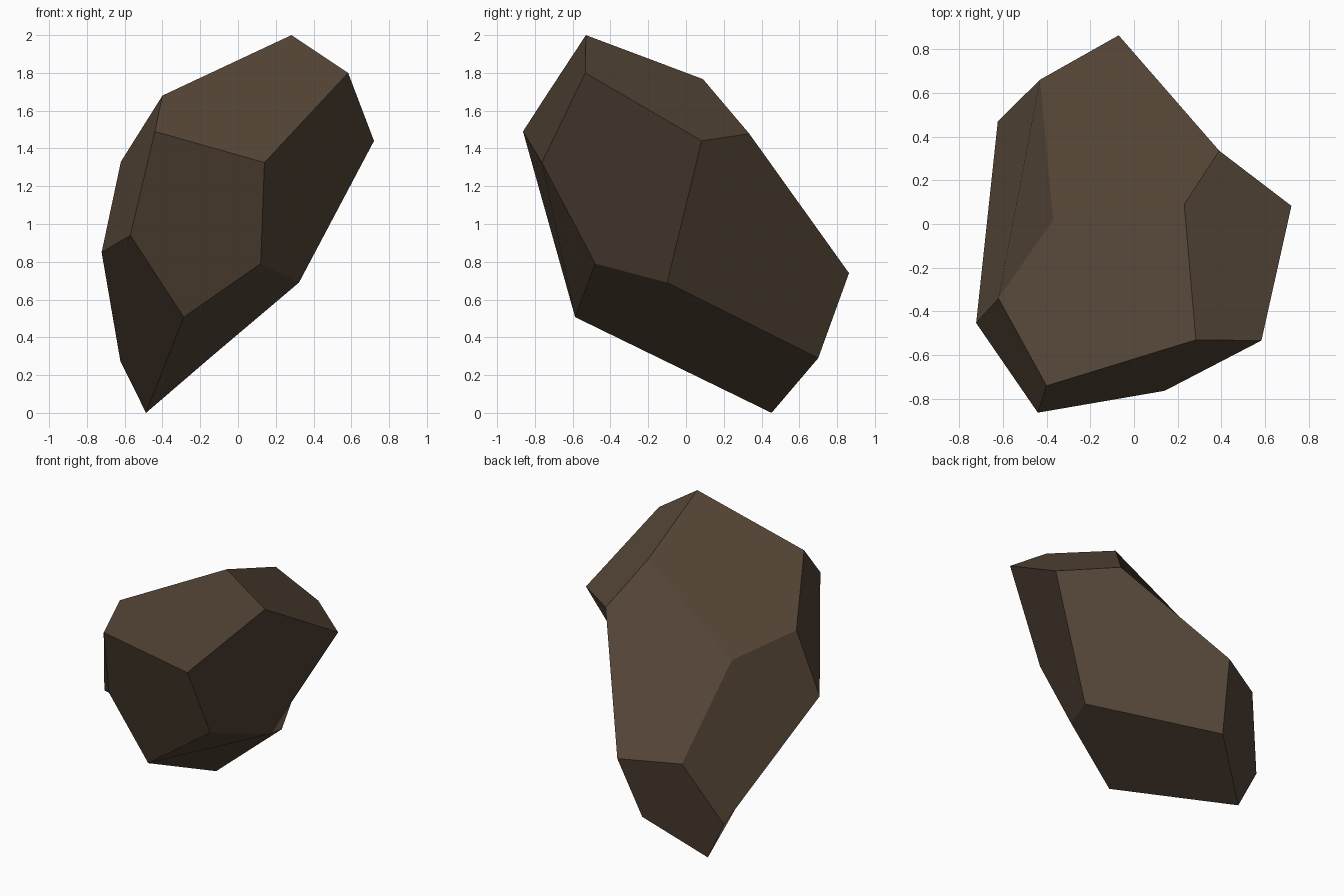
import bpy
import bmesh

# Remove the default object
default = bpy.data.objects.get("Cube")
if default:
    bpy.data.objects.remove(default, do_unlink=True)


def make_material(name, colour):
    """Create one flat, matte material."""
    material = bpy.data.materials.new(name)
    material.use_nodes = True
    material.diffuse_color = colour
    shader = material.node_tree.nodes["Principled BSDF"]
    shader.inputs["Base Color"].default_value = colour
    shader.inputs["Roughness"].default_value = 1
    return material


def make_faceted_solid(name, corners, facets, material):
    """Build a flat-shaded solid; each facet is a word of corner letters."""
    bm = bmesh.new()
    verts = {letter: bm.verts.new(place) for letter, place in corners.items()}
    for facet in facets:
        face = bm.faces.new([verts[letter] for letter in facet])
        face.smooth = False
    mesh = bpy.data.meshes.new(name)
    bm.to_mesh(mesh)
    bm.free()
    mesh.materials.append(material)
    solid = bpy.data.objects.new(name, mesh)
    bpy.context.collection.objects.link(solid)
    return solid


# Corners of the stone, a stretched and skewed dodecahedron
corners = dict(
    # crown
    A=(.283, -.53, 2), B=(.583, -.533, 1.8), I=(-.4, -.74, 1.68), O=(.23, .09, 1.767),
    # upper ring
    C=(.72, .083, 1.44), J=(-.44, -.863, 1.49), K=(.14, -.763, 1.325),
    H=(-.62, -.34, 1.33), P=(.39, .335, 1.478), T=(-.37, .02, 1.19),
    # lower ring
    D=(.323, -.1, .69), G=(-.722, -.453, .85), L=(.12, -.48, .79),
    N=(-.57, -.62, .94), Q=(-.07, .863, .74), R=(-.43, .66, .72),
    # foot
    E=(-.487, .453, 0), F=(-.623, .47, .275), M=(-.287, -.587, .507), S=(-.15, .7, .29),
)

# Twelve slightly bent five-sided facets, wound outward
front_facets = ["NMLKJ", "IJKBA", "NJIHG"]
side_facets = ["CBKLD", "CDSQP", "TRFGH", "MNGFE"]
top_facets = ["CPOAB", "AOTHI", "QRTOP"]
bottom_facets = ["LMESD", "QSEFR"]

stone_brown = make_material("stone_brown", (.09, .06, .038, 1))
make_faceted_solid(
    "rock",
    corners,
    front_facets + side_facets + top_facets + bottom_facets,
    stone_brown,
)
